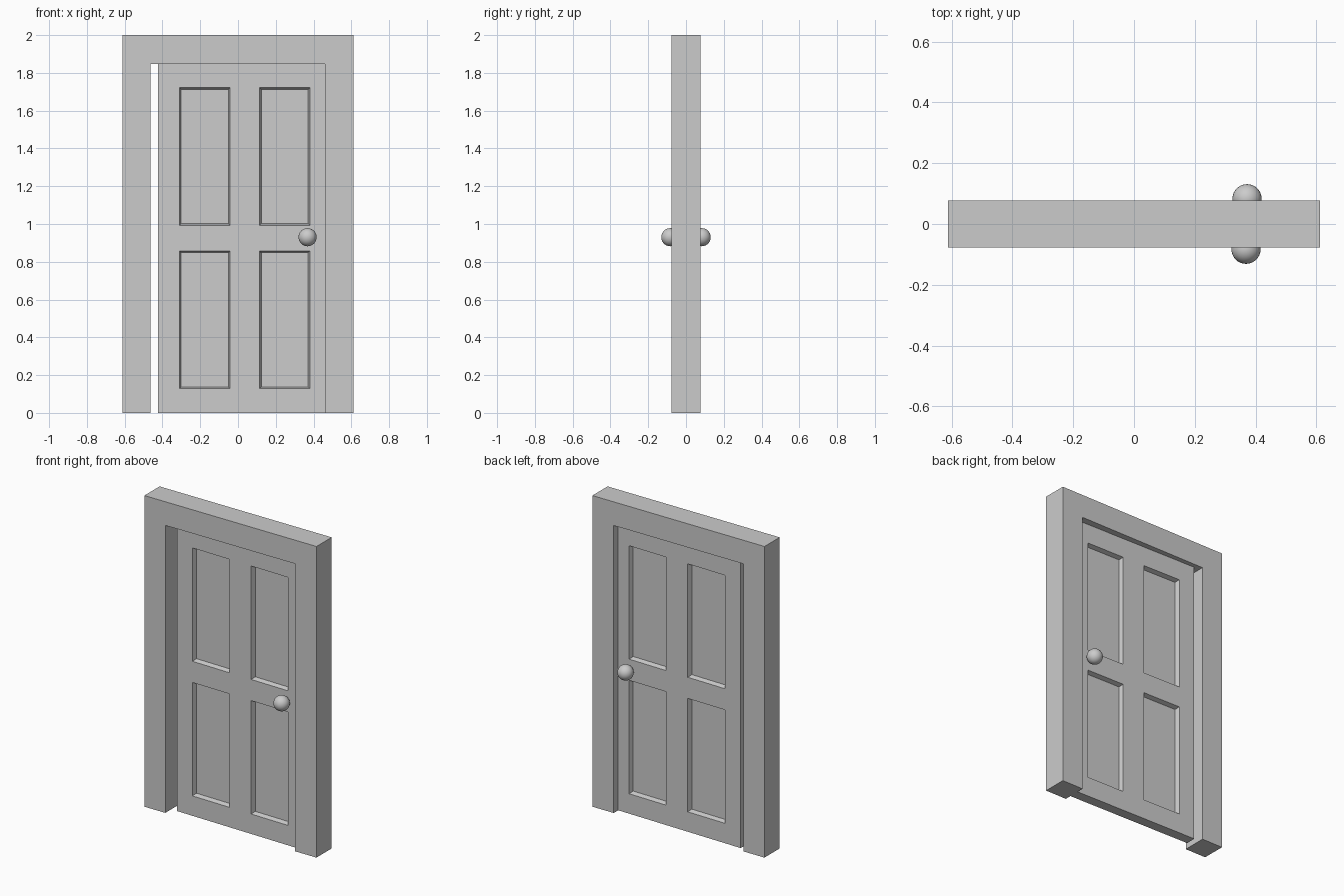
import bpy, bmesh, math
from mathutils import Matrix, Vector

if "Cube" in bpy.data.objects:
    bpy.data.objects.remove(bpy.data.objects["Cube"])

# The leaf stands very slightly ajar: everything on it turns about the knob axis
KNOB_X, KNOB_Z = 0.37, 0.93
AJAR = Matrix.Translation((KNOB_X, 0, 0)) @ Matrix.Rotation(-0.02, 4, 'Z')


def finish(name, bm):
    bmesh.ops.recalc_face_normals(bm, faces=bm.faces[:])
    me = bpy.data.meshes.new(name)
    bm.to_mesh(me)
    bm.free()
    ob = bpy.data.objects.new(name, me)
    bpy.context.collection.objects.link(ob)
    return ob


def thicken(bm, depth):
    ext = bmesh.ops.extrude_face_region(bm, geom=bm.faces[:])['geom']
    verts = [v for v in ext if isinstance(v, bmesh.types.BMVert)]
    bmesh.ops.translate(bm, verts=verts, vec=(0, depth, 0))


# Frame: one arch-shaped profile with thickness
bm = bmesh.new()
profile = [(-0.612, 0), (-0.463, 0), (-0.463, 1.848), (0.46, 1.848),
           (0.46, 0), (0.612, 0), (0.612, 2), (-0.612, 2)]
bm.faces.new([bm.verts.new((x, -0.077, z)) for x, z in profile])
thicken(bm, 0.154)
finish("door_frame", bm)

# Door leaf: grid slab whose four panel cells are sunk on both sides
T = 0.066
xs = [-0.423, -0.31, -0.042, 0.114, 0.381, 0.494]
zs = [0, 0.128, 0.857, 0.993, 1.722, 1.85]
bm = bmesh.new()
grid = [[bm.verts.new((x - KNOB_X, -T / 2, z)) for z in zs] for x in xs]
for i in range(5):
    for k in range(5):
        bm.faces.new((grid[i][k], grid[i + 1][k], grid[i + 1][k + 1], grid[i][k + 1]))
thicken(bm, T)
bmesh.ops.recalc_face_normals(bm, faces=bm.faces[:])


def is_panel(f):
    c = f.calc_center_median()
    x = c.x + KNOB_X
    in_x = xs[1] < x < xs[2] or xs[3] < x < xs[4]
    in_z = zs[1] < c.z < zs[2] or zs[3] < c.z < zs[4]
    return abs(f.normal.y) > 0.9 and in_x and in_z


bmesh.ops.inset_individual(bm, faces=[f for f in bm.faces if is_panel(f)],
                           thickness=0.013, depth=-0.028)
bm.transform(AJAR)
finish("door_leaf", bm)

# Knobs: a ball on a short stem, front and back
for side, label in ((-1, "front"), (1, "back")):
    bm = bmesh.new()
    bmesh.ops.create_uvsphere(bm, u_segments=32, v_segments=16, radius=0.048,
                              matrix=Matrix.Translation((0, side * 0.083, 0)))
    bmesh.ops.create_cone(bm, cap_ends=True, segments=24, radius1=0.016, radius2=0.016,
                          depth=0.04, matrix=Matrix.Translation((0, side * 0.045, 0))
                          @ Matrix.Rotation(math.pi / 2, 4, 'X'))
    bm.transform(AJAR @ Matrix.Translation((0, 0, KNOB_Z)))
    ob = finish(label + "_knob", bm)
    bpy.context.view_layer.objects.active = ob
    bpy.ops.object.select_all(action='DESELECT')
    ob.select_set(True)
    bpy.ops.object.shade_smooth_by_angle(angle=math.radians(40))
